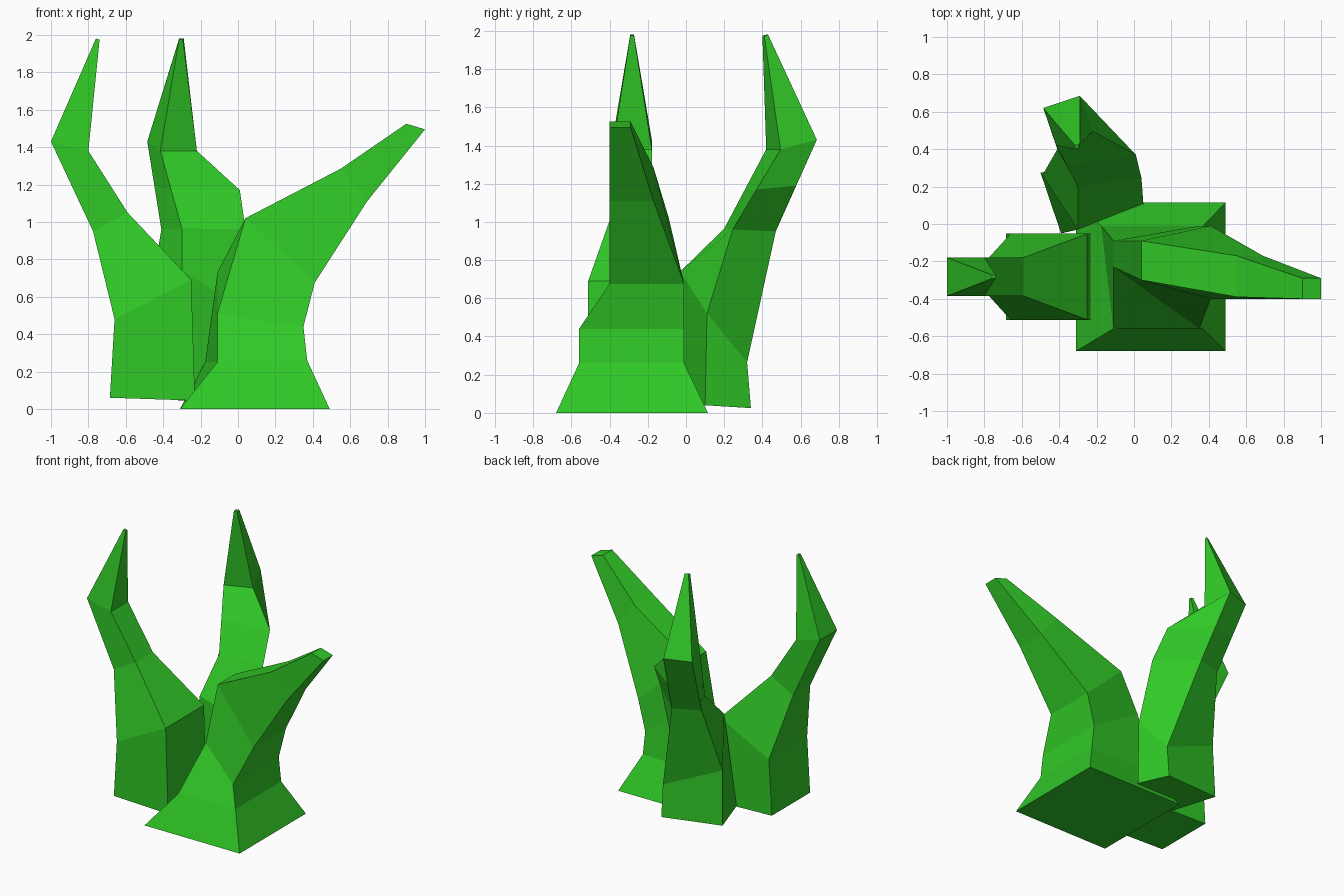
import bpy, bmesh

green = bpy.data.materials.new("leaf green")
green.diffuse_color = (0.03, 0.58, 0.02, 1)


def loft(name, rings):
    """Skin a stack of four-point rings and cap both ends."""
    bm = bmesh.new()
    loops = [[bm.verts.new(p) for p in ring] for ring in rings]
    for a, b in zip(loops, loops[1:]):
        for i in range(4):
            j = (i + 1) % 4
            bm.faces.new((a[i], a[j], b[j], b[i]))
    bm.faces.new(loops[0])
    bm.faces.new(loops[-1])
    bmesh.ops.recalc_face_normals(bm, faces=bm.faces)
    me = bpy.data.meshes.new(name)
    bm.to_mesh(me)
    bm.free()
    me.materials.append(green)
    ob = bpy.data.objects.new(name, me)
    bpy.context.collection.objects.link(ob)
    return ob


def mid(p, q):
    return tuple((a + b) / 2 for a, b in zip(p, q))


# Left blade: outer x, z, inner x, z, half width, symmetric about y = -0.28
left = [(-.685, .06, -.23, .045, .23), (-.66, .48, -.25, .69, .23),
        (-.775, .95, -.59, 1.05, .103), (-1.0, 1.43, -.80, 1.38, .103),
        (-.76, 1.98, -.74, 1.975, .01)]
loft("left_blade", [[(xo, -.282 - w, zo), (xi, -.282 - w, zi),
                     (xi, -.282 + w, zi), (xo, -.282 + w, zo)]
                    for xo, zo, xi, zi, w in left])

# Back blade: inner left, inner right, outer right, outer left
back = [
    [(-.39, -.05, .055), (.05, .10, .04), (-.03, .34, .025), (-.50, .275, .06)],
    [(-.30, -.03, .74), (.05, .11, .52), (-.03, .32, .265), (-.49, .26, .47)],
    [(-.30, .20, .965), (.04, .245, .96), (-.21, .47, .95), (-.41, .40, .96)],
    [(-.415, .42, 1.38), (-.22, .495, 1.38), (-.29, .685, 1.43), (-.485, .62, 1.43)],
    [(-.315, .40, 1.975), (-.295, .41, 1.975), (-.29, .43, 1.98), (-.315, .42, 1.98)],
]
bend = [mid(p, q) for p, q in zip(back[2], back[3])]
bend[1] = (.01, .37, 1.17)          # shoulder on the right edge
back.insert(3, bend)
loft("back_blade", back)

# Right blade: front left, front right, back right, back left
loft("right_blade", [
    [(-.31, -.68, 0), (.49, -.68, 0), (.49, .115, 0), (-.31, .115, 0)],
    [(-.11, -.56, .25), (.37, -.56, .26), (.37, -.01, .26), (-.175, -.01, .25)],
    [(-.11, -.23, .51), (.35, -.56, .44), (.35, -.01, .44), (-.11, -.09, .73)],
    [(.04, -.30, 1.02), (.41, -.40, .675), (.41, -.01, .675), (.04, -.09, 1.02)],
    [(.55, -.39, 1.285), (.69, -.40, 1.11), (.69, -.17, 1.11), (.55, -.17, 1.285)],
    [(.90, -.40, 1.525), (1.0, -.40, 1.495), (1.0, -.29, 1.495), (.90, -.29, 1.525)],
])
